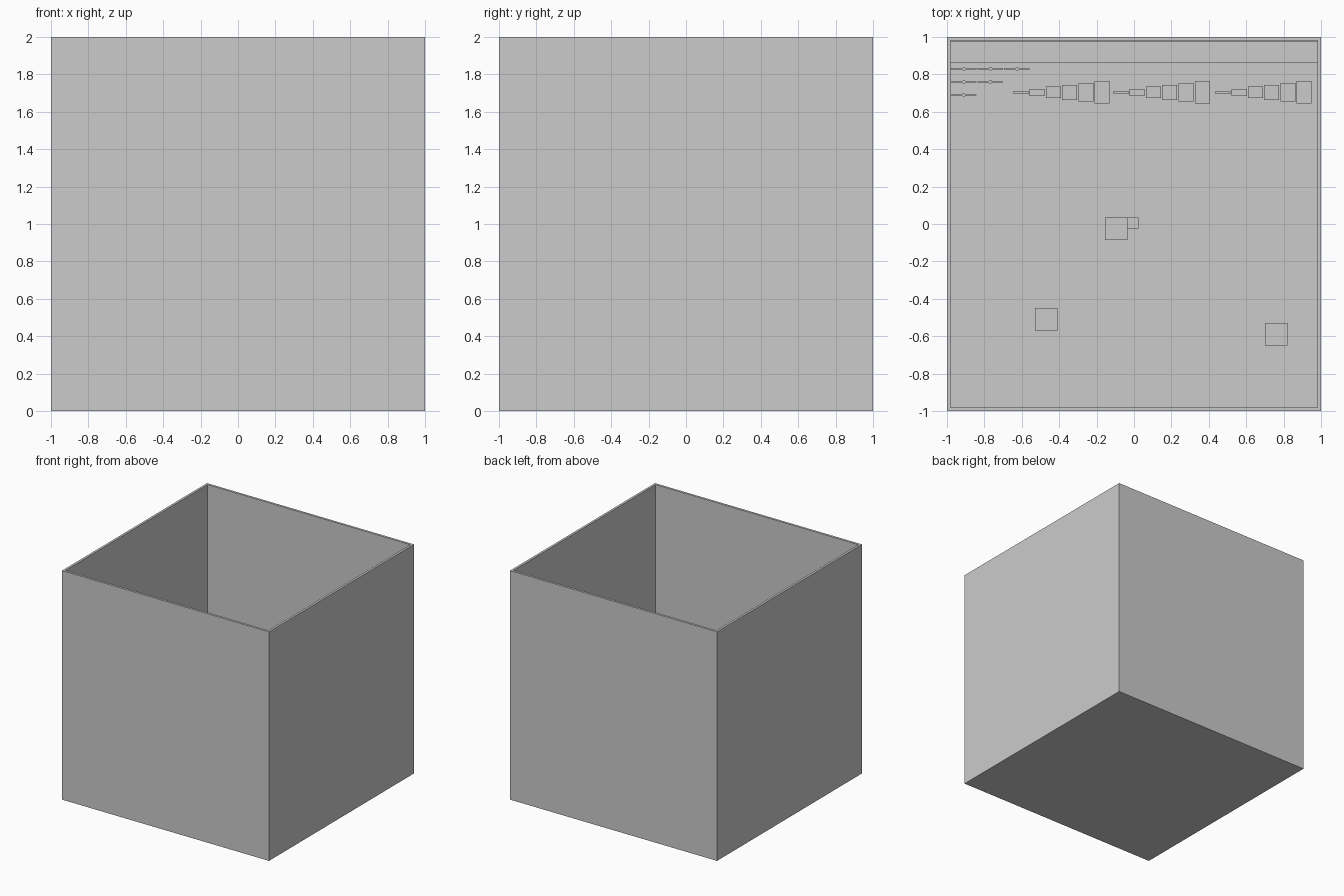
import bpy

if "Cube" in bpy.data.objects:
    bpy.data.objects.remove(bpy.data.objects["Cube"])


def box(name, x0, x1, y0, y1, z0, z1):
    """Axis-aligned box from its limits."""
    bpy.ops.mesh.primitive_cube_add(size=1, location=((x0 + x1) / 2, (y0 + y1) / 2, (z0 + z1) / 2))
    ob = bpy.context.object
    ob.name = name
    ob.scale = (x1 - x0, y1 - y0, z1 - z0)
    bpy.ops.object.transform_apply(location=False, rotation=False, scale=True)
    return ob


FLOOR = 0.01
WALL = 0.02
IN = 1 - WALL

# Floor slab and the four tall walls
box("floor", -1, 1, -1, 1, 0, FLOOR)
box("front_wall", -1, 1, -1, -IN, FLOOR, 2)
box("back_wall", -1, 1, IN, 1, FLOOR, 2)
box("left_wall", -1, -IN, -IN, IN, FLOOR, 2)
box("right_wall", IN, 1, -IN, IN, FLOOR, 2)

# Low step along the back wall
box("back_step", -IN, IN, 0.86, 0.975, FLOOR, 0.07)

# Loose crates on the floor
for x, y in ((-0.155, -0.085), (-0.53, -0.57), (0.70, -0.65)):
    box("crate", x, x + 0.12, y, y + 0.12, FLOOR, FLOOR + 0.12)
box("small_crate", -0.035, 0.025, -0.025, 0.035, FLOOR, FLOOR + 0.06)

# Three rows of six blocks that grow in depth
for start in (-0.645, -0.11, 0.435):
    for i, depth in enumerate((0.016, 0.037, 0.06, 0.08, 0.098, 0.12)):
        x = start + i * 0.087
        box("graded_block", x, x + 0.08, 0.704 - depth / 2, 0.704 + depth / 2, FLOOR, FLOOR + depth)

# Small bars with a hub, in rows of three, two and one
for row, count in enumerate((3, 2, 1)):
    y = 0.83 - row * 0.07
    for i in range(count):
        x = -0.91 + i * 0.142
        box("bar", x - 0.068, x + 0.068, y - 0.003, y + 0.003, FLOOR + 0.007, FLOOR + 0.013)
        bpy.ops.mesh.primitive_cylinder_add(vertices=12, radius=0.01, depth=0.02,
                                            location=(x, y, FLOOR + 0.01))
        bpy.context.object.name = "bar_hub"
